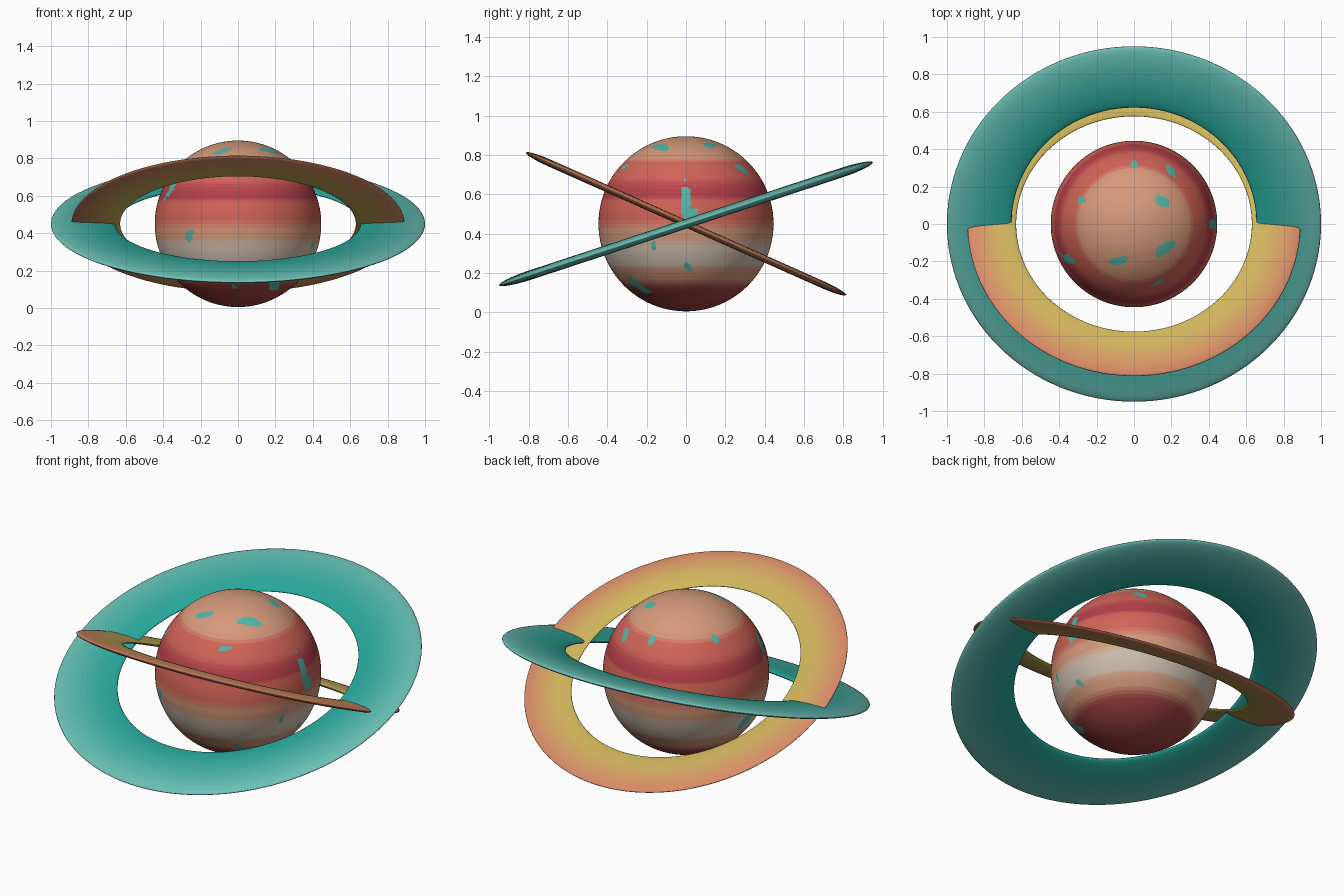
import bpy, bmesh
from math import sin, cos, pi, radians
from mathutils import Vector, Matrix, noise

if "Cube" in bpy.data.objects:
    bpy.data.objects.remove(bpy.data.objects["Cube"])

CENTRE = Vector((0, 0, 0.45))
R = 0.445


def material(name, rgb):
    m = bpy.data.materials.new(name)
    m.diffuse_color = [(c / 255) ** 2.2 for c in rgb] + [1]
    m.use_nodes = True
    m.node_tree.nodes["Principled BSDF"].inputs["Base Color"].default_value = m.diffuse_color
    return m


def ramp(stops, t):
    """Blend between (position, rgb) stops."""
    if t <= stops[0][0]:
        return stops[0][1]
    for (p, a), (q, b) in zip(stops, stops[1:]):
        if t <= q:
            k = (t - p) / (q - p)
            return [u + (v - u) * k for u, v in zip(a, b)]
    return stops[-1][1]


def add_object(name, bm, mats):
    for f in bm.faces:
        f.smooth = True
    me = bpy.data.meshes.new(name)
    bm.to_mesh(me)
    bm.free()
    for m in mats:
        me.materials.append(m)
    ob = bpy.data.objects.new(name, me)
    bpy.context.collection.objects.link(ob)
    ob.location = CENTRE
    return ob


# Planet: colour bands by height, with teal patches
RED, CORAL, CRIMSON = (160, 68, 68), (208, 100, 88), (182, 66, 76)
TAN, BEIGE = (212, 152, 122), (205, 190, 174)
bands = [(0.12, RED), (0.17, TAN), (0.21, TAN), (0.25, BEIGE), (0.33, BEIGE),
         (0.38, TAN), (0.42, TAN), (0.47, CORAL), (0.56, CORAL), (0.59, CRIMSON),
         (0.63, CRIMSON), (0.69, CORAL), (0.76, CORAL), (0.79, TAN), (0.9, TAN)]
N = 60
planet_mats = [material(f"band_{i}", ramp(bands, 0.9 * (i + 0.5) / N)) for i in range(N)]
planet_mats.append(material("patch_teal", (82, 180, 168)))

# centre x, y, z (relative), half length, half width, tilt in degrees
patches = [
    (0, 0.32, 0.31, 0.025, 0.018, 90), (0.2, 0.28, 0.28, 0.045, 0.025, 130),
    (0.15, 0.12, 0.40, 0.04, 0.03, 30), (0.17, -0.13, 0.39, 0.065, 0.03, -20),
    (-0.09, -0.2, 0.39, 0.06, 0.022, 40), (-0.36, -0.18, 0.18, 0.065, 0.03, 60),
    (0.13, -0.31, 0.29, 0.04, 0.015, 15), (-0.28, 0.13, 0.32, 0.03, 0.018, 90),
    (0.435, 0.0, 0.12, 0.1, 0.025, 92), (0.44, 0.02, 0.05, 0.035, 0.035, 0),
    (0.4, -0.165, -0.11, 0.025, 0.012, 90), (0.385, 0.01, -0.22, 0.03, 0.012, 130),
    (0.2, -0.24, -0.32, 0.085, 0.032, -60), (-0.26, -0.355, -0.06, 0.04, 0.025, 50),
    (-0.02, -0.29, -0.34, 0.025, 0.015, 120), (-0.41, 0.03, -0.17, 0.06, 0.035, 45),
]
frames = []
for x, y, z, a, b, tilt in patches:
    n = Vector((x, y, z)).normalized()
    east = Vector((0, 0, 1)).cross(n).normalized()
    north = n.cross(east)
    t = radians(tilt)
    frames.append((n * R, east * cos(t) + north * sin(t),
                   north * cos(t) - east * sin(t), a, b))


def in_patch(p):
    for c, u, v, a, b in frames:
        d = p - c
        if d.length < 1.5 * a:
            wobble = 1 + 0.9 * noise.noise(p * 28)
            if (d.dot(u) / a) ** 2 + (d.dot(v) / b) ** 2 < wobble:
                return True
    return False


bm = bmesh.new()
bmesh.ops.create_uvsphere(bm, u_segments=224, v_segments=144, radius=R)
for f in bm.faces:
    p = f.calc_center_median()
    h = (p.z + 0.45) / 0.9
    f.material_index = N if in_patch(p) else max(0, min(N - 1, int(h * N)))
add_object("planet", bm, planet_mats)


# Rings: flattened elliptical section swept in a circle, shaded by radius
def ring(name, inner, outer, half_thick, tilt, stops, segs=160, sides=40, steps=14):
    mid, half = (inner + outer) / 2, (outer - inner) / 2
    mats = [material(f"{name}_{i}", ramp(stops, (i + 0.5) / steps)) for i in range(steps)]
    bm = bmesh.new()
    loops = []
    for i in range(segs):
        a = 2 * pi * i / segs
        loop = []
        for j in range(sides):
            s = 2 * pi * j / sides
            r = mid + half * cos(s)
            loop.append(bm.verts.new((r * cos(a), r * sin(a), half_thick * sin(s))))
        loops.append(loop)
    for i in range(segs):
        p, q = loops[i], loops[(i + 1) % segs]
        for j in range(sides):
            k = (j + 1) % sides
            f = bm.faces.new((p[j], q[j], q[k], p[k]))
            r = mid + half * cos(2 * pi * (j + 0.5) / sides)
            f.material_index = min(steps - 1, int((r - inner) / (outer - inner) * steps))
    bmesh.ops.recalc_face_normals(bm, faces=bm.faces)
    bm.transform(Matrix.Rotation(radians(tilt), 4, 'X'))
    return add_object(name, bm, mats)


ring("outer_ring", 0.655, 1.0, 0.024, 18.2,
     [(0, (40, 165, 152)), (0.3, (52, 168, 156)), (1, (112, 192, 182))])
ring("inner_ring", 0.63, 0.89, 0.018, -24,
     [(0, (205, 182, 90)), (0.35, (208, 176, 94)), (0.9, (215, 138, 102)), (1, (215, 136, 102))])
